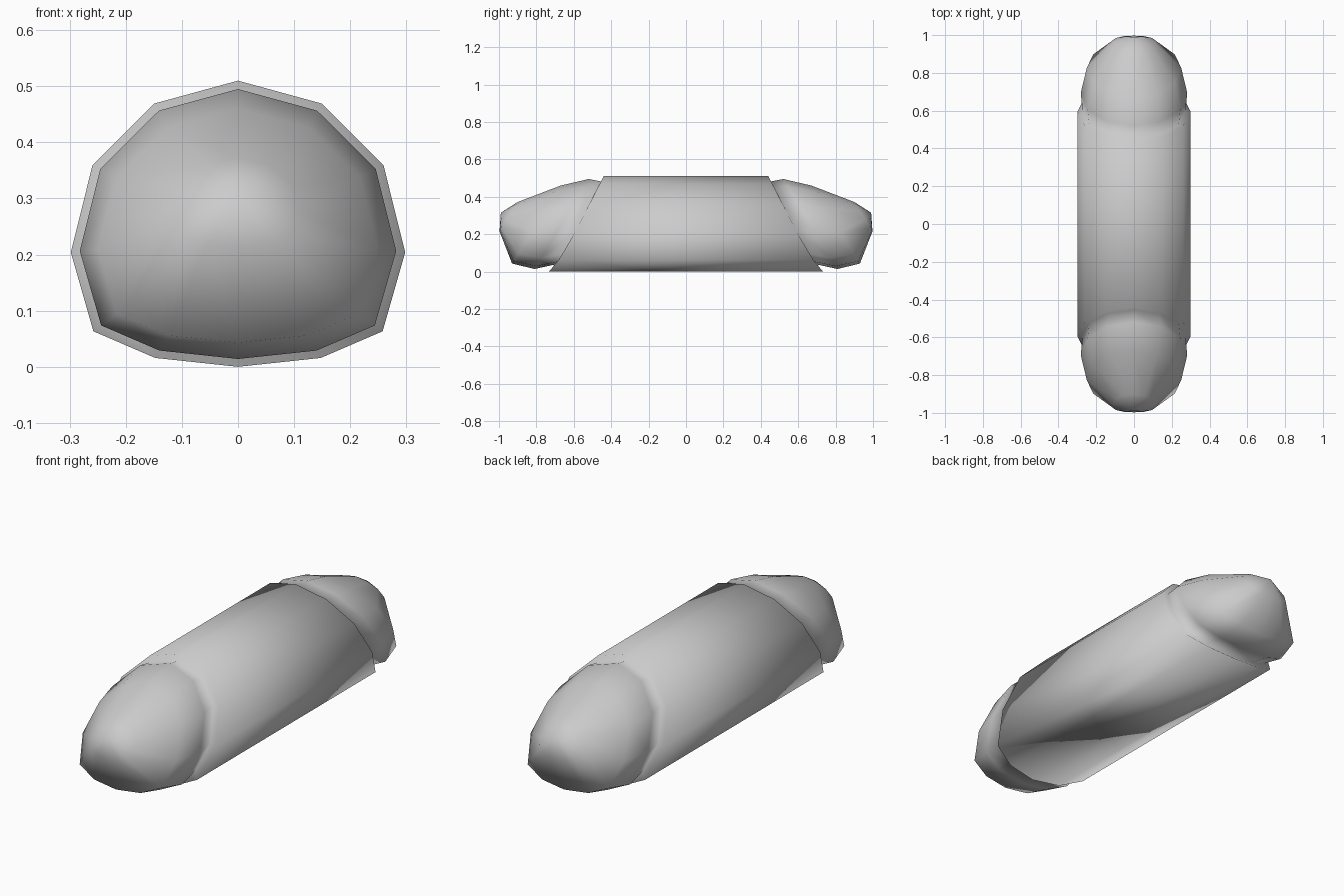
import bpy
import bmesh

cube = bpy.data.objects.get("Cube")
if cube:
    bpy.data.objects.remove(cube)

grey = bpy.data.materials.new("plain grey")
grey.use_nodes = True
grey.diffuse_color = (0.6, 0.6, 0.6, 1)
grey.node_tree.nodes["Principled BSDF"].inputs["Base Color"].default_value = (0.6, 0.6, 0.6, 1)

# Half cross-section, top to bottom: share of half width, share of drop
half = [(0, 0), (0.5, 0.08), (0.87, 0.295), (1, 0.6), (0.865, 0.876), (0.495, 0.969), (0, 1)]
section = half + [(-x, t) for x, t in half[-2:0:-1]]

# Slanted rings: half width, top (y, z), bottom (y, z), forward sweep of the keel
rings = [
    (0.298, (0.44, 0.51), (0.70, 0.0), 0.035),     # hull end
    (0.272, (0.455, 0.482), (0.69, 0.04), 0),      # recessed neck
    (0.282, (0.52, 0.495), (0.81, 0.014), 0),      # nose shoulder
    (0.25, (0.67, 0.46), (0.93, 0.043), 0),        # nose taper
    (0.11, (0.90, 0.372), (0.997, 0.215), 0),      # nose front
]
tip = (0.99, 0.315)

bm = bmesh.new()


def add_ring(side, width, top, bottom, sweep):
    verts = []
    for x, t in section:
        y = top[0] + (bottom[0] - top[0]) * t + sweep * t ** 8
        z = top[1] + (bottom[1] - top[1]) * t
        verts.append(bm.verts.new((x * width, side * y, z)))
    return verts


def bridge(a, b):
    n = len(a)
    for i in range(n):
        j = (i + 1) % n
        bm.faces.new((a[i], a[j], b[j], b[i]))


# Matching noses at both ends, joined by the long hull
hull_ends = []
for side in (-1, 1):
    loops = [add_ring(side, *r) for r in rings]
    for a, b in zip(loops, loops[1:]):
        bridge(a, b)
    point = bm.verts.new((0, side * tip[0], tip[1]))
    last = loops[-1]
    for i in range(len(last)):
        bm.faces.new((last[i], last[(i + 1) % len(last)], point))
    hull_ends.append(loops[0])
bridge(*hull_ends)

bmesh.ops.recalc_face_normals(bm, faces=bm.faces)
for face in bm.faces:
    face.smooth = True
mesh = bpy.data.meshes.new("capsule_body")
bm.to_mesh(mesh)
bm.free()
mesh.materials.append(grey)
body = bpy.data.objects.new("capsule_body", mesh)
bpy.context.collection.objects.link(body)
